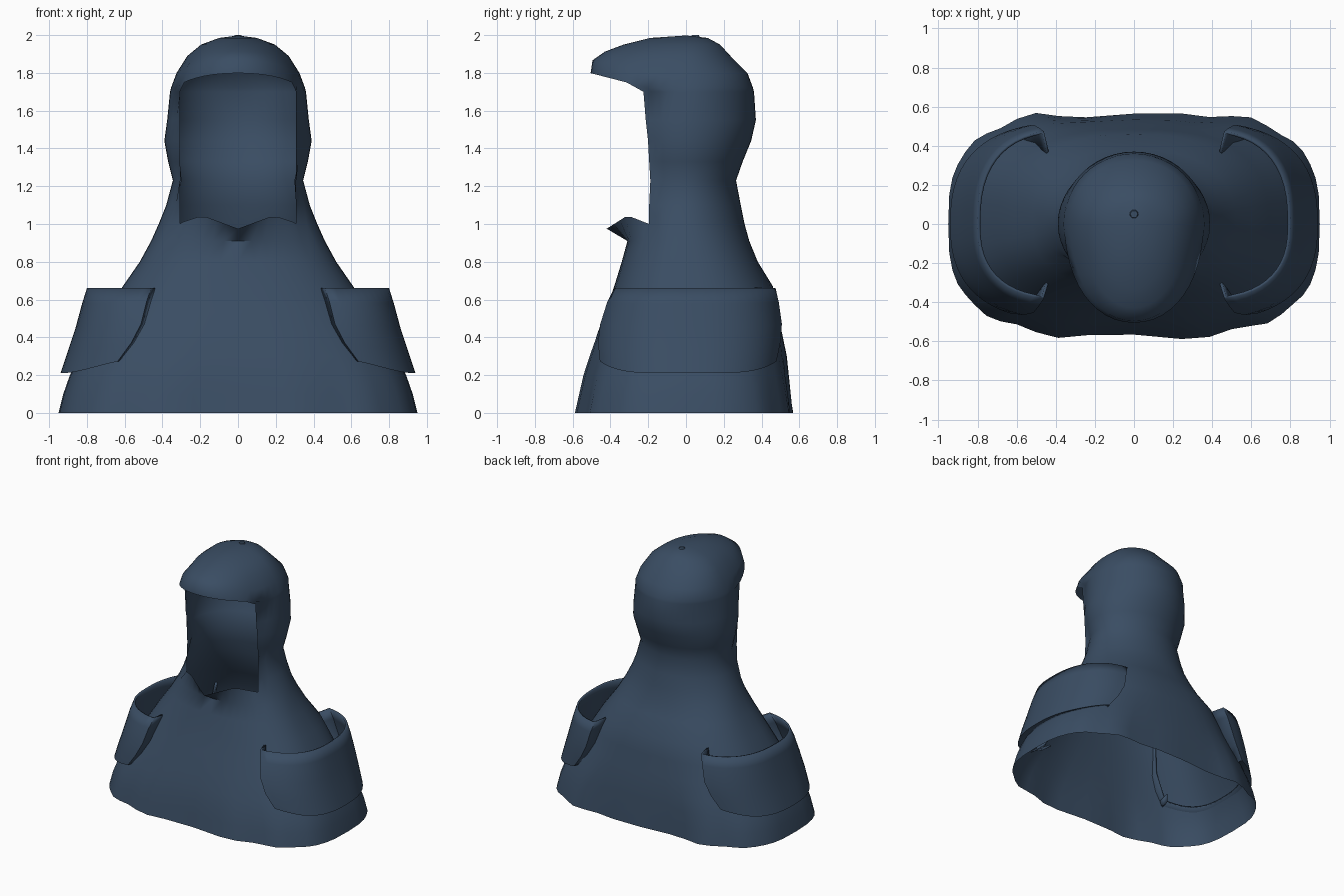
import bpy, bmesh, math

if "Cube" in bpy.data.objects:
    bpy.data.objects.remove(bpy.data.objects["Cube"])

cloth = bpy.data.materials.new("dark_blue_cloth")
cloth.diffuse_color = (0.042, 0.074, 0.125, 1)
cloth.use_nodes = True
cloth.node_tree.nodes["Principled BSDF"].inputs["Base Color"].default_value = cloth.diffuse_color


def finish(name, bm, angle=50):
    bmesh.ops.recalc_face_normals(bm, faces=bm.faces)
    me = bpy.data.meshes.new(name)
    bm.to_mesh(me)
    bm.free()
    ob = bpy.data.objects.new(name, me)
    bpy.context.collection.objects.link(ob)
    me.materials.append(cloth)
    bpy.ops.object.select_all(action='DESELECT')
    ob.select_set(True)
    bpy.context.view_layer.objects.active = ob
    bpy.ops.object.shade_smooth_by_angle(angle=math.radians(angle))
    return ob


def spow(v, e):
    return math.copysign(abs(v) ** e, v)


# Hooded cloak: rings of (z, half width, front y, back y, squareness)
N = 48
RINGS = [
    (0.0, .95, -.58, .585, 3.0), (.10, .925, -.56, .57, 3.0), (.2, .89, -.54, .555, 2.9),
    (.30, .835, -.51, .54, 2.8), (.42, .76, -.47, .51, 2.7), (.54, .69, -.425, .485, 2.6),
    (.67, .61, -.38, .46, 2.5), (.8, .52, -.34, .38, 2.4),
    (.91, .46, -.31, .335, 2.2), (1.0, .42, -.32, .31, 2.0), (1.1, .38, -.32, .29, 2.0),
    (1.23, .345, -.31, .265, 2.0), (1.33, .37, -.32, .30, 2.0), (1.44, .39, -.33, .345, 2.0),
    (1.55, .375, -.35, .37, 2.0), (1.70, .36, -.37, .36, 2.0), (1.72, .355, -.505, .355, 2.1),
    (1.80, .325, -.495, .325, 2.1), (1.89, .268, -.43, .235, 2.0), (1.95, .195, -.33, .18, 2.0),
    (1.985, .10, -.19, .115, 2.0)]
SILL, BRIM = 8, 16                                # face opening lies between these rings
BRIM_LIFT = {BRIM: .08, BRIM + 1: .07, BRIM + 2: .03}
LEFT, RIGHT = 29, 43                              # columns at the edges of the opening

bm = bmesh.new()
rows = []
for i, (z, rx, yf, yb, n) in enumerate(RINGS):
    row = []
    for j in range(N):
        a = 2 * math.pi * j / N
        x = rx * spow(math.cos(a), 2 / n)
        y = (yb if math.sin(a) > 0 else -yf) * spow(math.sin(a), 2 / n)
        # soft folds near the hem, and a hollow down the middle of the back
        hem = max(0, 1 - z / .45)
        fold = 1 + .03 * hem * math.sin(13 * a + .6) * abs(math.sin(a))
        if y > 0:
            fold -= .06 * hem * max(0, 1 - (x / .45) ** 2)
        # straight sides to the face opening
        if SILL < i < BRIM and j in (LEFT, RIGHT):
            x = math.copysign(.308, x)
        lift = BRIM_LIFT.get(i, 0) * min(1, max(0, (-y - .2) / .31))
        row.append(bm.verts.new((x, y * fold, z + lift)))
    rows.append(row)
for i in range(len(rows) - 1):
    for j in range(N):
        if SILL <= i < BRIM and LEFT <= j < RIGHT:
            continue
        k = (j + 1) % N
        bm.faces.new((rows[i][j], rows[i][k], rows[i + 1][k], rows[i + 1][j]))
crown = bm.verts.new((0, 0, 1.998))
for j in range(N):
    bm.faces.new((rows[-1][j], rows[-1][(j + 1) % N], crown))

# Turned-out pointed collar below the face opening
tips = []
for j in range(LEFT, RIGHT + 1):
    base = rows[SILL][j].co
    t = abs(base.x) / abs(rows[SILL][LEFT].co.x)
    if t < .58:
        z, y = .975 + .07 * t / .58, -.42 + .11 * t / .58
    else:
        s = (t - .58) / .42
        z, y = 1.045 - .045 * s, -.31 + .115 * s
    tips.append(bm.verts.new((base.x * .87, y, z)))
tips[0], tips[-1] = rows[SILL + 1][LEFT], rows[SILL + 1][RIGHT]
for j in range(RIGHT - LEFT):
    bm.faces.new((rows[SILL][LEFT + j], rows[SILL][LEFT + 1 + j], tips[j + 1], tips[j]))
bmesh.ops.delete(bm, geom=[v for v in bm.verts if not v.link_faces], context='VERTS')
finish("hooded_cloak", bm)

# Shoulder flaps: (z, reach in x, front depth, back depth, sweep in degrees)
FLAP = [(.66, .45, .385, .48, 80), (.58, .475, .425, .50, 78), (.45, .51, .465, .52, 76),
        (.33, .55, .485, .52, 72), (.21, .59, .49, .515, 66), (.24, .50, .42, .45, 66)]
M = 24
bm = bmesh.new()
rows = []
for i, (z, rx, yf, yb, sweep) in enumerate(FLAP):
    row = []
    for j in range(M + 1):
        a = math.radians(sweep) * (2 * j / M - 1)
        s = math.sin(a)
        x = .35 + rx * spow(math.cos(a), .8)
        y = (yb if s > 0 else yf) * spow(s, .8)
        drop = .09 * s ** 4 * (min(i, 4) / 4) ** 2   # lower edge curves up at both ends
        row.append((x, y, z + drop))
    # both ends tuck in against the cloak
    tuck = lambda p: (p[0] - .03, p[1] * .74, p[2])
    row = [tuck(row[0])] + row + [tuck(row[-1])]
    rows.append([bm.verts.new(p) for p in row])
for r, q in zip(rows, rows[1:]):
    for j in range(M + 2):
        bm.faces.new((r[j], r[j + 1], q[j + 1], q[j]))
flap = finish("shoulder_flap", bm)
solid = flap.modifiers.new("thickness", 'SOLIDIFY')
solid.thickness = .015
solid.offset = -1
flap.modifiers.new("both_sides", 'MIRROR').use_axis[0] = True

# Small button on the crown
bm = bmesh.new()
bmesh.ops.create_cone(bm, cap_ends=True, segments=12, radius1=.028, radius2=.018, depth=.02)
bmesh.ops.translate(bm, verts=bm.verts, vec=(0, .05, 1.99))
finish("crown_button", bm, 30)
